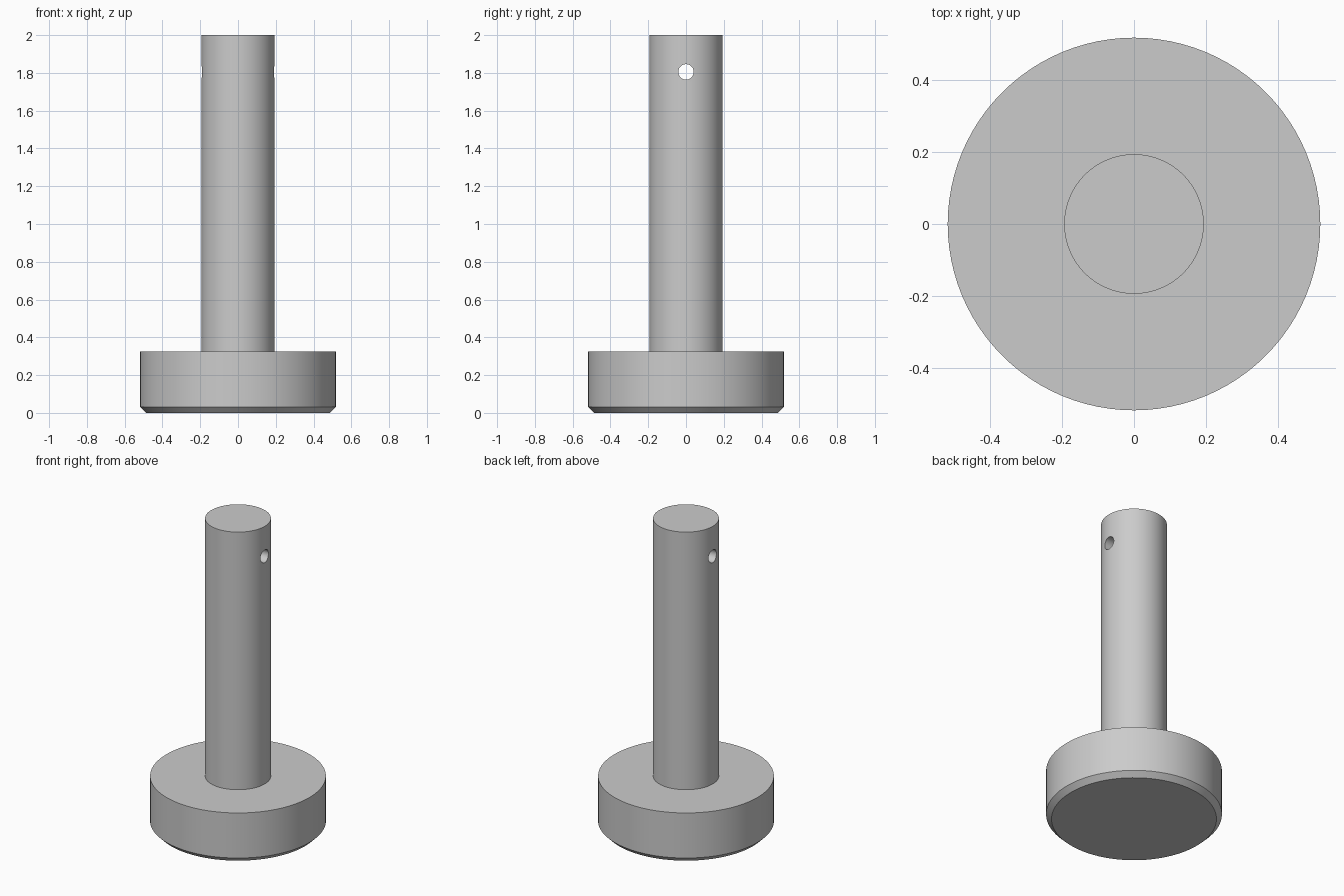
import bpy, bmesh, math
from mathutils import Matrix

cube = bpy.data.objects.get("Cube")
if cube:
    bpy.data.objects.remove(cube, do_unlink=True)

SIDES = 96
HEAD_R, HEAD_H, CHAMFER = 0.518, 0.325, 0.032
SHANK_R, TOP = 0.194, 2.0
HOLE_R, HOLE_Z = 0.041, 1.805

steel = bpy.data.materials.new("grey_steel")
steel.use_nodes = True
colour = (0.6, 0.6, 0.6, 1)
steel.diffuse_color = colour
steel.node_tree.nodes["Principled BSDF"].inputs["Base Color"].default_value = colour


def add_object(name, bm):
    bmesh.ops.recalc_face_normals(bm, faces=bm.faces)
    mesh = bpy.data.meshes.new(name)
    bm.to_mesh(mesh)
    bm.free()
    mesh.materials.append(steel)
    obj = bpy.data.objects.new(name, mesh)
    bpy.context.collection.objects.link(obj)
    return obj


def lathe(name, profile):
    """Revolve (radius, height) points about z and cap both ends."""
    bm = bmesh.new()
    rings = []
    for r, z in profile:
        angles = [2 * math.pi * i / SIDES for i in range(SIDES)]
        rings.append([bm.verts.new((r * math.cos(a), r * math.sin(a), z)) for a in angles])
    for low, high in zip(rings, rings[1:]):
        for i in range(SIDES):
            j = (i + 1) % SIDES
            bm.faces.new((low[i], low[j], high[j], high[i]))
    bm.faces.new(rings[0])
    bm.faces.new(rings[-1])
    return add_object(name, bm)


# Chamfered head and shank as one turned solid; extra rings frame the hole
pin = lathe("headed_pin", [
    (HEAD_R - CHAMFER, 0), (HEAD_R, CHAMFER), (HEAD_R, HEAD_H),
    (SHANK_R, HEAD_H),
    (SHANK_R, HOLE_Z - 1.5 * HOLE_R), (SHANK_R, HOLE_Z + 1.5 * HOLE_R),
    (SHANK_R, TOP)])

# Cross hole through the shank, along x
bm = bmesh.new()
bmesh.ops.create_cone(
    bm, cap_ends=True, segments=48, radius1=HOLE_R, radius2=HOLE_R, depth=1,
    matrix=Matrix.Translation((0, 0, HOLE_Z)) @ Matrix.Rotation(math.pi / 2, 4, "Y"))
cutter = add_object("hole_cutter", bm)
cutter.hide_render = True

cut = pin.modifiers.new("cross_hole", "BOOLEAN")
cut.operation = "DIFFERENCE"
cut.solver = "EXACT"
cut.object = cutter

bpy.ops.object.select_all(action="DESELECT")
pin.select_set(True)
bpy.context.view_layer.objects.active = pin
bpy.ops.object.modifier_apply(modifier=cut.name)
bpy.data.objects.remove(cutter, do_unlink=True)
bpy.ops.object.shade_smooth_by_angle(angle=math.radians(30))
